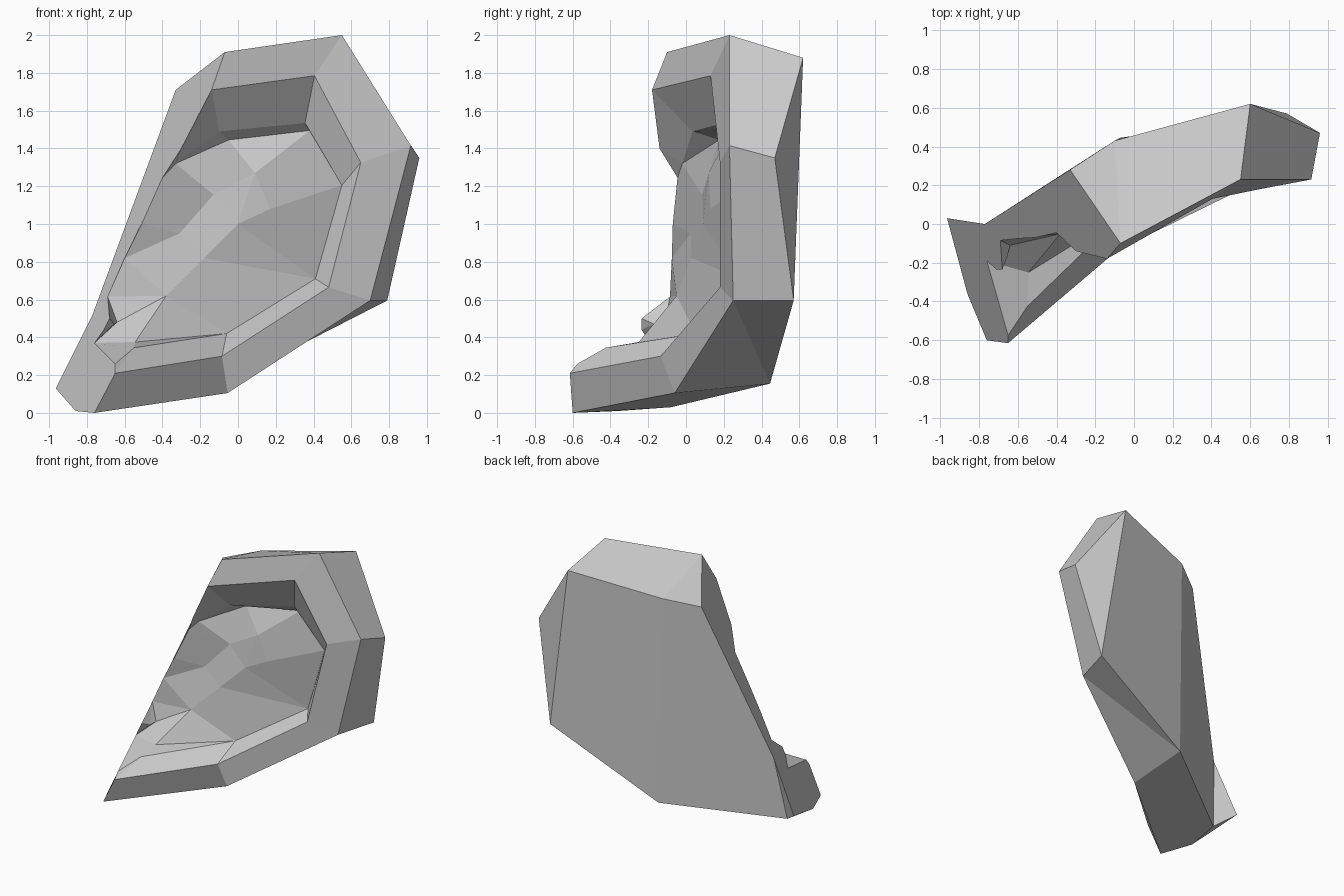
import bpy, bmesh

if "Cube" in bpy.data.objects:
    bpy.data.objects.remove(bpy.data.objects["Cube"])

bm = bmesh.new()


def pts(*coords):
    return [bm.verts.new(c) for c in coords]


def face(*vs):
    ring = list(dict.fromkeys(vs))          # repeated corners collapse
    if len(ring) > 2:
        bm.faces.new(ring)


def strip(a, b):
    for i in range(len(a) - 1):
        face(a[i], a[i + 1], b[i + 1], b[i])


def fan(centre, ring):
    for p, q in zip(ring, ring[1:]):
        face(centre, p, q)


# Rim profiles, each running from the top of the cut side round to the lobe
back = pts((-.33, .28, 1.71), (-.10, .43, 1.77), (.60, .62, 1.88),
           (.96, .47, 1.35), (.79, .57, .595), (-.07, .445, .155),
           (-.83, -.08, .03))
outer = pts((-.07, -.10, 1.91), (.55, .23, 2.0), (.915, .23, 1.415),
            (.70, .25, .595), (-.055, -.06, .105), (-.76, -.60, 0))
inner = pts((-.14, -.18, 1.71), (.405, .13, 1.785), (.65, .18, 1.325),
            (.48, .18, .665), (-.085, -.135, .30), (-.65, -.615, .21))
wall = pts((-.10, .035, 1.49), (.355, .20, 1.535), (.55, .295, 1.205),
           (.41, .29, .71), (-.06, .05, .42), (-.55, -.425, .345))
# Outer side: split below the rim so the crease runs to the back corner
strip(back[:6] + back[5:], outer[:1] + outer[:4] + outer[3:])
strip(outer, inner)
strip(inner, wall)

# Lobe end and the two back planes
cut_mid, lobe_back, lobe_low, lobe_top = pts(
    (-.77, 0, .52), (-.965, .03, .13), (-.86, -.36, .01), (-.65, -.575, .26))
fan(back[6], [cut_mid, lobe_back, lobe_low, outer[5]])
face(inner[5], lobe_top, wall[5])
face(back[0], cut_mid, back[6], back[5], back[1])
face(back[1], back[5], back[4], back[2])
face(back[2], back[3], back[4])

# Groove under the top rim
groove = pts((-.05, .175, 1.445), (.38, .24, 1.495))
edge_top, groove_end = pts((-.30, -.14, 1.40), (-.33, -.02, 1.32))
strip(wall[:3], groove + [wall[2]])
strip([inner[0], wall[0], groove[0]], [edge_top, groove_end, groove_end])

# Raised inner fold
fold, fold_low, fold_mid, fold_right, fold_top = pts(
    (-.13, .085, 1.155), (-.18, .03, .82), (0, .09, 1.0),
    (.17, .13, 1.08), (.09, .12, 1.27))
strip([groove_end] + groove + wall[2:4],
      [fold, fold_top, fold_top, fold_right, fold_mid])
fan(fold_mid, [fold_right, fold_top, fold])

# Surface between the fold and the cut side, with a band down to the flap
cut_edge = pts((-.40, -.045, 1.245), (-.51, -.07, 1.0),
               (-.60, -.075, .82), (-.69, -.085, .615))
slope, flap_tip = pts((-.31, .025, .95), (-.38, -.05, .62))
strip([edge_top, cut_edge[0]] + cut_edge[:3],
      [groove_end, groove_end, fold, slope, slope])
strip([fold, slope, cut_edge[2], cut_edge[3]],
      [fold_mid, fold_low, flap_tip, flap_tip])

# Small flap and notch above the lobe
flap_top, flap_in, flap_a, flap_b, notch, notch_in = pts(
    (-.64, -.11, .48), (-.655, -.17, .47), (-.68, -.235, .50),
    (-.71, -.235, .44), (-.76, -.19, .37), (-.545, -.25, .375))
fan(flap_in, [notch, flap_b, flap_a, cut_edge[3], flap_top, notch])
fan(flap_top, [cut_edge[3], flap_tip, notch_in, notch])
face(notch, lobe_top, wall[5], notch_in)

# Hollow bowl
strip([flap_tip, fold_low, fold_mid], [wall[4], wall[3], wall[3]])
fan(wall[4], [flap_tip, notch_in, wall[5]])

# Flat cut side
face(back[0], outer[0], inner[0], edge_top, *cut_edge, flap_a, flap_b, notch,
     lobe_top, inner[5], outer[5], lobe_low, lobe_back, cut_mid)

bmesh.ops.recalc_face_normals(bm, faces=bm.faces)
mesh = bpy.data.meshes.new("ear")
bm.to_mesh(mesh)
bm.free()
bpy.context.collection.objects.link(bpy.data.objects.new("ear", mesh))
